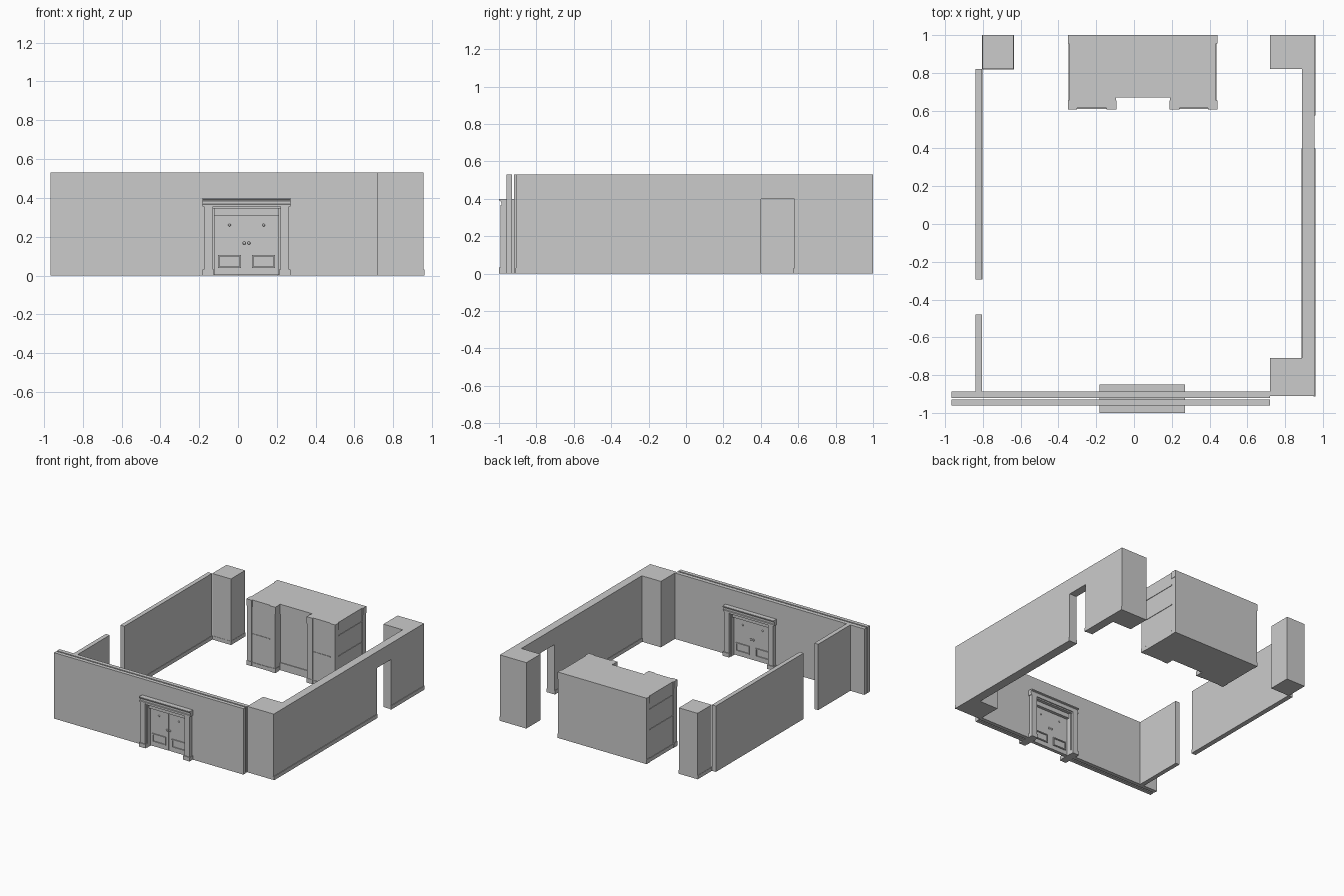
import bpy, bmesh, math
from mathutils import Vector, Matrix

if "Cube" in bpy.data.objects:
    bpy.data.objects.remove(bpy.data.objects["Cube"])

H = 0.53  # wall height


def finish(name, bm):
    bmesh.ops.recalc_face_normals(bm, faces=bm.faces)
    me = bpy.data.meshes.new(name)
    bm.to_mesh(me)
    bm.free()
    ob = bpy.data.objects.new(name, me)
    bpy.context.collection.objects.link(ob)
    return ob


def prism(name, pts, axis, a, b):
    """Extrude a 2D profile along an axis from a to b."""
    place = {'x': lambda p, t: (t, p[0], p[1]),
             'y': lambda p, t: (p[0], t, p[1]),
             'z': lambda p, t: (p[0], p[1], t)}[axis]
    bm = bmesh.new()
    face = bm.faces.new([bm.verts.new(place(p, a)) for p in pts])
    new = bmesh.ops.extrude_face_region(bm, geom=[face])['geom']
    shift = Vector(place((0, 0), b - a))
    for v in new:
        if isinstance(v, bmesh.types.BMVert):
            v.co += shift
    return finish(name, bm)


def box(name, x0, x1, y0, y1, z0=0.0, z1=H):
    return prism(name, [(x0, y0), (x1, y0), (x1, y1), (x0, y1)], 'z', z0, z1)


def doorway(a, b, o0, o1, h):
    """Wall outline with an opening from o0 to o1, h high."""
    return [(a, 0), (o0, 0), (o0, h), (o1, h), (o1, 0), (b, 0), (b, H), (a, H)]


# Front wall: two skins with a thin gap
CX, YC = 0.044, -0.925
prism("front_wall_outer", doorway(-0.965, 0.72, CX - 0.172, CX + 0.172, 0.345), 'y', -0.96, -0.93)
prism("front_wall_inner", doorway(-0.965, 0.72, CX - 0.172, CX + 0.172, 0.345), 'y', -0.92, -0.888)

# Right wall with corner piers
prism("right_wall", doorway(-0.71, 0.82, 0.40, 0.58, 0.40), 'x', 0.89, 0.955)
box("front_right_pier", 0.72, 0.955, -0.91, -0.71)
box("back_right_pier", 0.72, 0.955, 0.82, 1.0)
box("right_baseboard_front", 0.95, 0.96, -0.912, 0.40, 0, 0.03)
box("right_baseboard_back", 0.95, 0.96, 0.575, 1.0, 0, 0.03)
box("right_inner_baseboard", 0.886, 0.893, -0.71, 0.40, 0, 0.03)

# Left wall in two runs with a gap
box("left_wall_front", -0.84, -0.805, -0.89, -0.48)
box("left_wall_back", -0.84, -0.805, -0.295, 0.82)
box("left_inner_baseboard", -0.806, -0.801, -0.295, 0.82, 0, 0.03)
box("back_left_pier", -0.803, -0.637, 0.82, 1.0)
box("back_left_pier_base", -0.805, -0.635, 0.818, 1.0, 0, 0.03)

# Entrance surround on both faces of the wall
half = [(0.055, 0.355), (0.068, 0.355), (0.068, 0.366), (0.062, 0.368), (0.062, 0.38),
        (0.066, 0.388), (0.075, 0.392), (0.075, 0.40)]
cornice = [(YC + y, z) for y, z in half] + [(YC - y, z) for y, z in reversed(half)]
prism("door_cornice", cornice, 'x', CX - 0.226, CX + 0.226)
box("door_header", CX - 0.22, CX + 0.22, YC - 0.06, YC + 0.06, 0.345, 0.36)
for s, side in ((-1, "left"), (1, "right")):
    def span(a, b):
        return sorted((CX + s * a, CX + s * b))
    box(f"{side}_jamb", *span(0.174, 0.22), YC - 0.068, YC + 0.068, 0, 0.36)
    box(f"{side}_jamb_base", *span(0.168, 0.226), YC - 0.075, YC + 0.075, 0, 0.032)
    box(f"{side}_jamb_lining", *span(0.165, 0.175), YC - 0.05, YC + 0.05, 0, 0.345)
box("door_transom", CX - 0.172, CX + 0.172, YC - 0.035, YC + 0.035, 0.31, 0.346)


def panel_frame(name, x0, x1, z0, z1, y, d, t):
    """Raised rectangular moulding on a door face."""
    y0, y1 = sorted((y, y + d))
    box(name + "_bottom", x0, x1, y0, y1, z0, z0 + t)
    box(name + "_top", x0, x1, y0, y1, z1 - t, z1)
    box(name + "_left", x0, x0 + t, y0, y1, z0 + t, z1 - t)
    box(name + "_right", x1 - t, x1, y0, y1, z0 + t, z1 - t)


def ball(name, x, y, z, r):
    bm = bmesh.new()
    bmesh.ops.create_uvsphere(bm, u_segments=12, v_segments=8, radius=r,
                              matrix=Matrix.Translation((x, y, z)))
    for f in bm.faces:
        f.smooth = True
    return finish(name, bm)


# Double doors with low panels, studs and knobs
for s, side in ((-1, "left"), (1, "right")):
    x0, x1 = sorted((CX + s * 0.003, CX + s * 0.167))
    box(f"{side}_door", x0, x1, YC - 0.014, YC + 0.014, 0.003, 0.308)
    p0, p1 = sorted((CX + s * 0.028, CX + s * 0.147))
    for f, face in ((-1, "outer"), (1, "inner")):
        y = YC + f * 0.014
        panel_frame(f"{side}_{face}_low_panel", p0, p1, 0.038, 0.106, y, f * 0.008, 0.008)
        ball(f"{side}_{face}_stud", CX + s * 0.088, y, 0.26, 0.007)
        ball(f"{side}_{face}_knob", CX + s * 0.012, y + f * 0.006, 0.167, 0.008)
box("door_meeting_strip", CX - 0.004, CX + 0.004, YC - 0.012, YC + 0.012, 0.003, 0.308)

# Back block with a niche in its front
N0, N1 = -0.095, 0.19
body = [(-0.343, 1.0), (-0.343, 0.613), (N0, 0.613), (N0, 0.675),
        (N1, 0.675), (N1, 0.613), (0.434, 0.613), (0.434, 1.0)]
prism("back_block", body, 'z', 0, H)

# Block pilasters: shaft, base and cap
posts = [("outer_left", -0.35, -0.302, 0.605, 0.655), ("inner_left", -0.145, N0 + 0.003, 0.605, 0.655),
         ("inner_right", N1 - 0.003, 0.24, 0.605, 0.655), ("outer_right", 0.393, 0.441, 0.605, 0.655),
         ("rear_left", -0.35, -0.32, 0.955, 1.0), ("rear_right", 0.411, 0.441, 0.955, 1.0)]
for n, x0, x1, y0, y1 in posts:
    yb = y1 - 0.003 if y1 < 1 else 1.0
    box(f"{n}_pilaster", x0 + 0.003, x1 - 0.003, y0 + 0.003, yb, 0.03, 0.48)
    box(f"{n}_base", x0, x1, y0, y1, 0, 0.035)
    box(f"{n}_cap", x0, x1, y0, y1, 0.475, H)

# Block skirting and slim trim bands
for z0, z1, n in ((0, 0.03, "skirting"), (0.255, 0.261, "mid_band"), (0.42, 0.426, "upper_band")):
    box(f"left_side_{n}", -0.347, -0.34, 0.655, 0.955, z0, z1)
    box(f"right_side_{n}", 0.43, 0.438, 0.655, 0.955, z0, z1)
    if n != "upper_band":
        box(f"left_front_{n}", -0.302, -0.145, 0.609, 0.62, z0, z1)
        box(f"right_front_{n}", 0.24, 0.393, 0.609, 0.62, z0, z1)

# Framed panel inside the niche
box("niche_header", N0, N1, 0.669, 0.68, 0.45, H)
box("niche_skirting", N0, N1, 0.669, 0.68, 0, 0.06)
